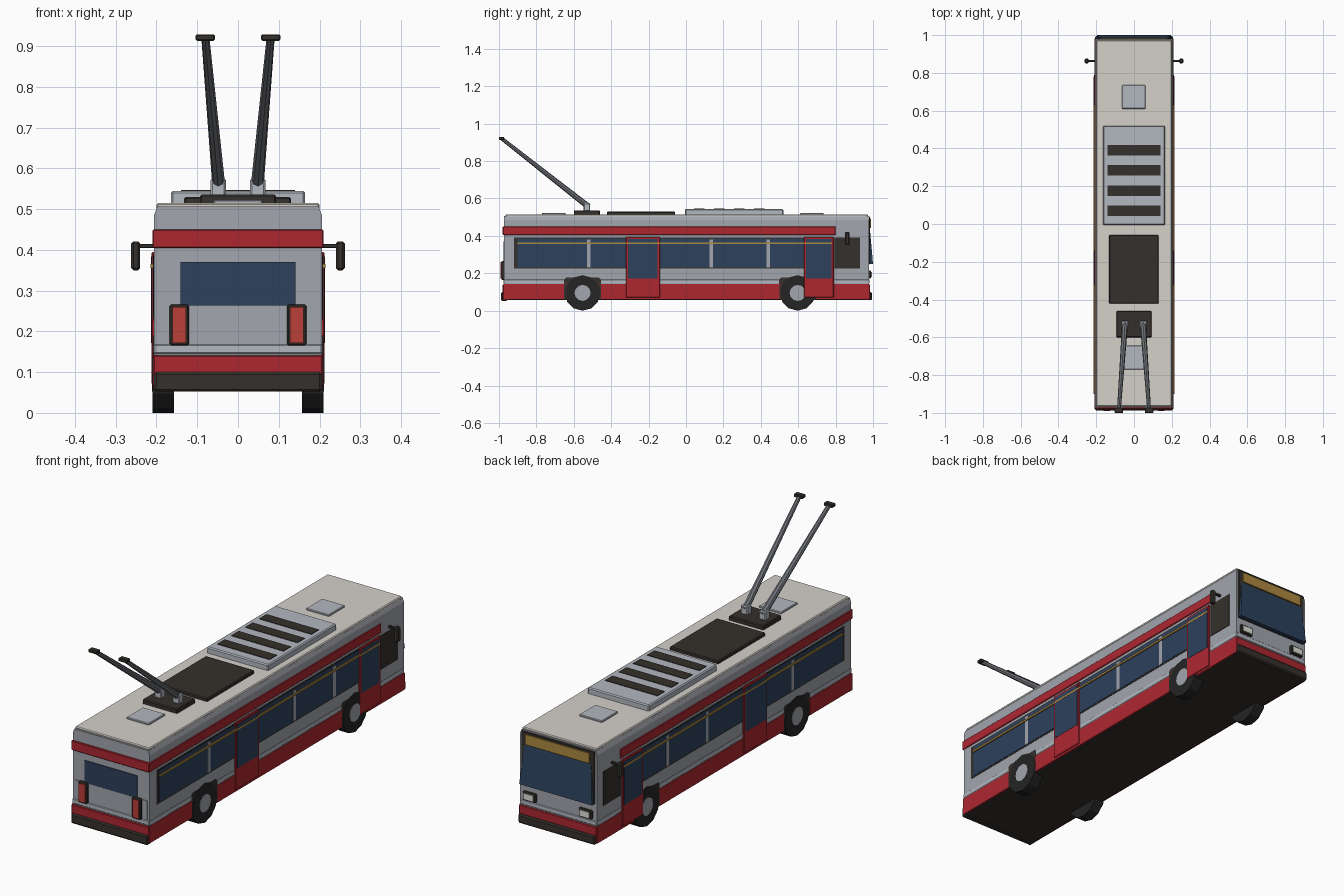
import bpy, bmesh, math
from mathutils import Vector


def mat(name, rgb):
    m = bpy.data.materials.new(name)
    m.diffuse_color = (*rgb, 1)
    return m


GREY = mat("silver", (0.36, 0.38, 0.42))
LIGHT = mat("light_silver", (0.45, 0.48, 0.53))
RED = mat("red", (0.42, 0.02, 0.03))
GLASS = mat("glass", (0.026, 0.053, 0.11))
DARK = mat("dark_trim", (0.035, 0.03, 0.025))
TYRE = mat("tyre", (0.018, 0.018, 0.018))
WHITE = mat("roof_white", (0.66, 0.64, 0.59))
AMBER = mat("amber", (0.42, 0.25, 0.05))
TAIL = mat("tail_red", (0.5, 0.05, 0.04))
LENS = mat("lens", (0.75, 0.75, 0.7))
STEEL = mat("steel", (0.16, 0.17, 0.19))


def finish(name, bm, m, bevel=0, mirror=False):
    bmesh.ops.recalc_face_normals(bm, faces=bm.faces)
    me = bpy.data.meshes.new(name)
    bm.to_mesh(me)
    bm.free()
    me.materials.append(m)
    ob = bpy.data.objects.new(name, me)
    bpy.context.collection.objects.link(ob)
    if bevel:
        b = ob.modifiers.new("bevel", "BEVEL")
        b.width, b.segments = bevel, 1
    if mirror:
        ob.modifiers.new("mirror", "MIRROR").use_axis[0] = True
    return ob


def box(name, x, y, z, m, bevel=0, mirror=False):
    bm = bmesh.new()
    bmesh.ops.create_cube(bm, size=1)
    for v in bm.verts:
        v.co = [r[0] + (c + 0.5) * (r[1] - r[0]) for c, r in zip(v.co, (x, y, z))]
    return finish(name, bm, m, bevel, mirror)


def prism(name, pts, axis, lo, hi, m, bevel=0, mirror=False):
    # profile is (y, z) when axis is 0 and (x, z) when axis is 1
    bm = bmesh.new()
    place = (lambda p: (lo, p[0], p[1])) if axis == 0 else (lambda p: (p[0], lo, p[1]))
    f = bm.faces.new([bm.verts.new(place(p)) for p in pts])
    ext = bmesh.ops.extrude_face_region(bm, geom=[f])
    step = Vector((0, 0, 0))
    step[axis] = hi - lo
    bmesh.ops.translate(bm, vec=step, verts=[v for v in ext["geom"] if isinstance(v, bmesh.types.BMVert)])
    return finish(name, bm, m, bevel, mirror)


def rod(name, a, b, r1, r2, sides, m, mirror=True):
    a, b = Vector(a), Vector(b)
    bm = bmesh.new()
    bmesh.ops.create_cone(bm, cap_ends=True, segments=sides, radius1=r1, radius2=r2, depth=(b - a).length)
    bm.transform((b - a).to_track_quat("Z", "Y").to_matrix().to_4x4())
    bmesh.ops.translate(bm, vec=(a + b) / 2, verts=bm.verts)
    return finish(name, bm, m, 0, mirror)


WHEELS = {"rear": -0.553, "front": 0.597}

# Main body shell, roof and floor
half = [(0.206, 0.13), (0.206, 0.485), (0.198, 0.506)]
prism("body_shell", half + [(-x, z) for x, z in reversed(half)], 1, -0.972, 0.978, GREY)
box("roof_panel", (-0.2, 0.2), (-0.965, 0.972), (0.5, 0.515), WHITE, 0.004)
box("underbody", (-0.2, 0.2), (-0.965, 0.97), (0.056, 0.14), DARK)
box("waist_moulding", (-0.207, 0.207), (-0.976, 0.981), (0.145, 0.168), LIGHT, 0.003)

# Red skirt with wheel notches, and end panels
skirt = [(-0.975, 0.06)]
for y in WHEELS.values():
    skirt += [(y - 0.098, 0.06), (y - 0.098, 0.139), (y + 0.098, 0.139), (y + 0.098, 0.06)]
skirt += [(0.978, 0.06), (0.978, 0.142), (-0.975, 0.142)]
prism("side_skirt", skirt, 0, 0.196, 0.2085, RED, 0, True)
box("rear_skirt", (-0.2085, 0.2085), (-0.98, -0.95), (0.065, 0.141), RED, 0.003)
box("front_skirt", (-0.2085, 0.2085), (0.95, 0.984), (0.065, 0.141), RED, 0.003)

# Bumpers
box("rear_bumper", (-0.206, 0.206), (-0.988, -0.955), (0.052, 0.1), DARK, 0.006)
box("front_bumper", (-0.206, 0.206), (0.955, 0.994), (0.056, 0.1), DARK, 0.006)

# Red bands above the windows
box("side_red_band", (0.195, 0.21), (-0.977, 0.8), (0.404, 0.45), RED, 0.003, True)
box("rear_red_band", (-0.21, 0.21), (-0.98, -0.96), (0.404, 0.45), RED, 0.003)

# Side windows, pillars and trim line
box("window_surround", (0.2, 0.2072), (-0.92, 0.64), (0.225, 0.392), DARK, 0, True)
for i, (a, b) in enumerate([(-0.9, -0.53), (-0.51, -0.32), (-0.14, 0.125), (0.145, 0.43), (0.45, 0.63)]):
    box(f"side_window_{i + 1}", (0.2, 0.2085), (a, b), (0.232, 0.386), GLASS, 0, True)
for i, y in enumerate((-0.52, 0.135, 0.44)):
    box(f"window_pillar_{i + 1}", (0.2, 0.2095), (y - 0.01, y + 0.01), (0.232, 0.38), GREY, 0, True)
box("driver_side_panel", (0.2, 0.2085), (0.795, 0.93), (0.225, 0.39), DARK, 0, True)
box("amber_trim_line", (0.2, 0.2145), (-0.9, 0.78), (0.356, 0.365), AMBER, 0, True)

# Doors
for name, a, b in (("middle", -0.322, -0.14), ("front", 0.63, 0.79)):
    box(f"{name}_door", (0.19, 0.2125), (a, b), (0.07, 0.395), RED, 0.003, True)
    box(f"{name}_door_glass", (0.2, 0.2138), (a + 0.012, b - 0.012), (0.172, 0.384), GLASS, 0, True)

# Wheels, hubs and arches
for name, y in WHEELS.items():
    arch = [(-0.099, 0.06), (-0.099, 0.165), (-0.088, 0.177), (0.088, 0.177), (0.099, 0.165), (0.099, 0.06)]
    prism(f"{name}_wheel_arch", [(y + p, z) for p, z in arch], 0, 0.19, 0.2077, DARK, 0, True)
    rod(f"{name}_wheel", (0.157, y, 0.095), (0.2095, y, 0.095), 0.095, 0.095, 12, TYRE)
    rod(f"{name}_hub", (0.2, y, 0.095), (0.2115, y, 0.095), 0.043, 0.043, 12, GREY)

# Rear window and tail lights
box("rear_window", (-0.141, 0.141), (-0.976, -0.96), (0.263, 0.37), GLASS)
box("rear_lower_hatch", (-0.195, 0.195), (-0.975, -0.96), (0.17, 0.262), GREY)
box("tail_light_frame", (0.12, 0.168), (-0.987, -0.96), (0.165, 0.266), DARK, 0.004, True)
box("tail_light_lens", (0.127, 0.161), (-0.991, -0.97), (0.172, 0.26), TAIL, 0, True)

# Windshield, leaning out at the bottom and flaring wider, with the sign box above
wind = prism("windshield", [(0.97, 0.25), (1.0, 0.25), (0.983, 0.438), (0.97, 0.438)], 0, -0.195, 0.195, GLASS)
for v in wind.data.vertices:
    if v.co.z > 0.4:
        v.co.x *= 0.92
box("front_dark_mask", (-0.197, 0.197), (0.96, 0.983), (0.248, 0.503), DARK, 0.003)
box("destination_sign", (-0.172, 0.172), (0.97, 0.988), (0.443, 0.492), AMBER)

# Headlights
box("headlight_frame", (0.115, 0.185), (0.96, 0.99), (0.172, 0.215), DARK, 0.004, True)
box("headlight_lens", (0.124, 0.176), (0.97, 0.994), (0.179, 0.208), LENS, 0, True)

# Side mirrors
box("mirror_arm", (0.2, 0.25), (0.857, 0.869), (0.404, 0.415), DARK, 0.002, True)
box("mirror_head", (0.24, 0.262), (0.85, 0.875), (0.35, 0.421), DARK, 0.005, True)

# Roof equipment
box("air_unit", (-0.165, 0.165), (-0.005, 0.52), (0.51, 0.544), LIGHT, 0.005)
for i, y in enumerate((0.07, 0.177, 0.284, 0.391)):
    box(f"air_unit_vent_{i + 1}", (-0.14, 0.14), (y - 0.028, y + 0.028), (0.53, 0.547), DARK)
box("equipment_cover", (-0.132, 0.13), (-0.422, -0.058), (0.51, 0.53), DARK, 0.004)
box("front_roof_hatch", (-0.063, 0.06), (0.61, 0.735), (0.51, 0.523), LIGHT, 0.003)
box("rear_roof_hatch", (-0.06, 0.06), (-0.77, -0.643), (0.51, 0.523), LIGHT, 0.003)

# Current collector poles
box("pole_base", (-0.093, 0.093), (-0.6, -0.46), (0.51, 0.536), DARK, 0.004)
box("pole_pedestal", (0.03, 0.067), (-0.547, -0.513), (0.53, 0.575), LIGHT, 0.004, True)
rod("collector_pole", (0.047, -0.52, 0.555), (0.08, -0.985, 0.92), 0.016, 0.01, 8, STEEL)
box("collector_head", (0.057, 0.104), (-1.0, -0.972), (0.913, 0.929), DARK, 0.003, True)
